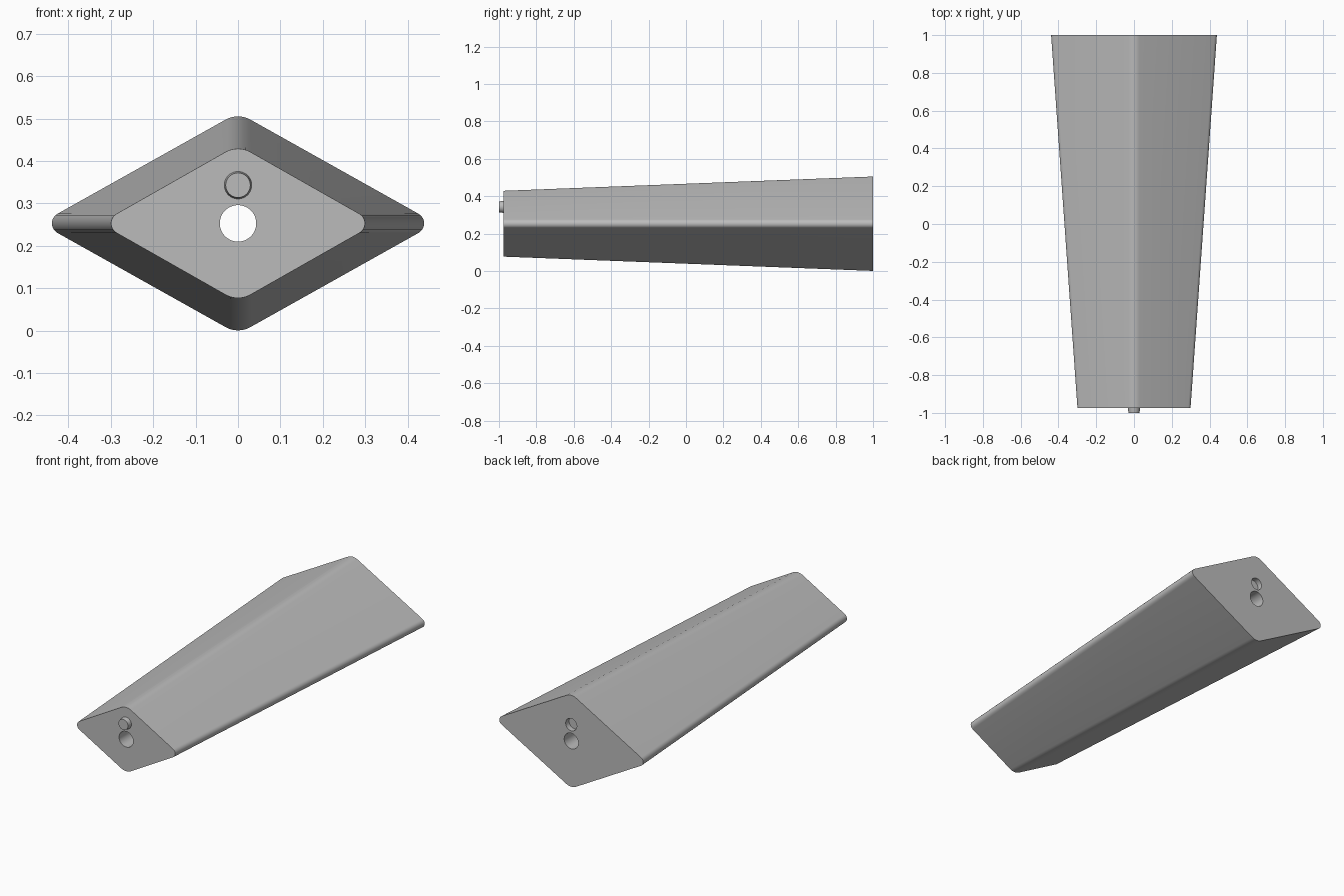
import bpy, bmesh, math
from mathutils import Vector

if "Cube" in bpy.data.objects:
    bpy.data.objects.remove(bpy.data.objects["Cube"], do_unlink=True)

FRONT, BACK, MID_Z, PEG_Z = -0.975, 1.0, 0.253, 0.343

grey = bpy.data.materials.new("plain grey")
grey.use_nodes = True
colour = (0.5, 0.5, 0.5, 1)
grey.diffuse_color = colour
grey.node_tree.nodes["Principled BSDF"].inputs["Base Color"].default_value = colour


def activate(obj):
    bpy.ops.object.select_all(action="DESELECT")
    obj.select_set(True)
    bpy.context.view_layer.objects.active = obj


def smooth(obj):
    activate(obj)
    bpy.ops.object.shade_smooth_by_angle(angle=math.radians(30))


def rounded_diamond(half_w, half_h, side_r, top_r, steps=10):
    """Outline of a diamond whose corners are true arcs."""
    slope = math.atan2(half_h, half_w)
    points = []
    for k in range(4):
        at_side = k % 2 == 0
        r = side_r if at_side else top_r
        reach = half_w - r / math.sin(slope) if at_side else half_h - r / math.cos(slope)
        spread = math.pi / 2 - slope if at_side else slope
        turn = k * math.pi / 2
        cx, cz = reach * math.cos(turn), reach * math.sin(turn)
        for i in range(steps + 1):
            a = turn - spread + 2 * spread * i / steps
            points.append((cx + r * math.cos(a), cz + r * math.sin(a)))
    return points


def rod(name, radius, z, y0, y1, end_radius=None):
    bpy.ops.mesh.primitive_cone_add(
        vertices=48, radius1=radius, radius2=end_radius or radius, depth=abs(y1 - y0),
        location=(0, (y0 + y1) / 2, z),
        rotation=(math.copysign(math.pi / 2, y0 - y1), 0, 0))
    obj = bpy.context.object
    obj.name = name
    obj.data.materials.append(grey)
    return obj


# Tapered body lofted between two rounded diamonds
bm = bmesh.new()
rings = []
for y, outline in ((FRONT, rounded_diamond(0.326, 0.185, 0.026, 0.06)),
                   (BACK, rounded_diamond(0.466, 0.261, 0.026, 0.06))):
    rings.append([bm.verts.new((x, y, MID_Z + z)) for x, z in outline])
front, back = rings
count = len(front)
for i in range(count):
    j = (i + 1) % count
    bm.faces.new((front[i], front[j], back[j], back[i]))
bm.faces.new(front)
bm.faces.new(back)
bmesh.ops.recalc_face_normals(bm, faces=bm.faces)
mesh = bpy.data.meshes.new("body")
bm.to_mesh(mesh)
bm.free()
body = bpy.data.objects.new("body", mesh)
bpy.context.collection.objects.link(body)
mesh.materials.append(grey)

# Through bore and the shallow peg socket in the back
for cutter in (rod("bore_cutter", 0.043, MID_Z, FRONT - 0.1, BACK + 0.1),
               rod("socket_cutter", 0.034, PEG_Z, BACK - 0.03, BACK + 0.1)):
    cutter.hide_render = True
    activate(body)
    cut = body.modifiers.new("cut", "BOOLEAN")
    cut.operation = "DIFFERENCE"
    cut.solver = "EXACT"
    cut.object = cutter
    bpy.ops.object.modifier_apply(modifier=cut.name)
    bpy.data.objects.remove(cutter, do_unlink=True)
smooth(body)

# Locating peg on the front, slightly tapered
peg = rod("peg", 0.033, PEG_Z, FRONT + 0.005, -1.0, 0.029)
smooth(peg)
